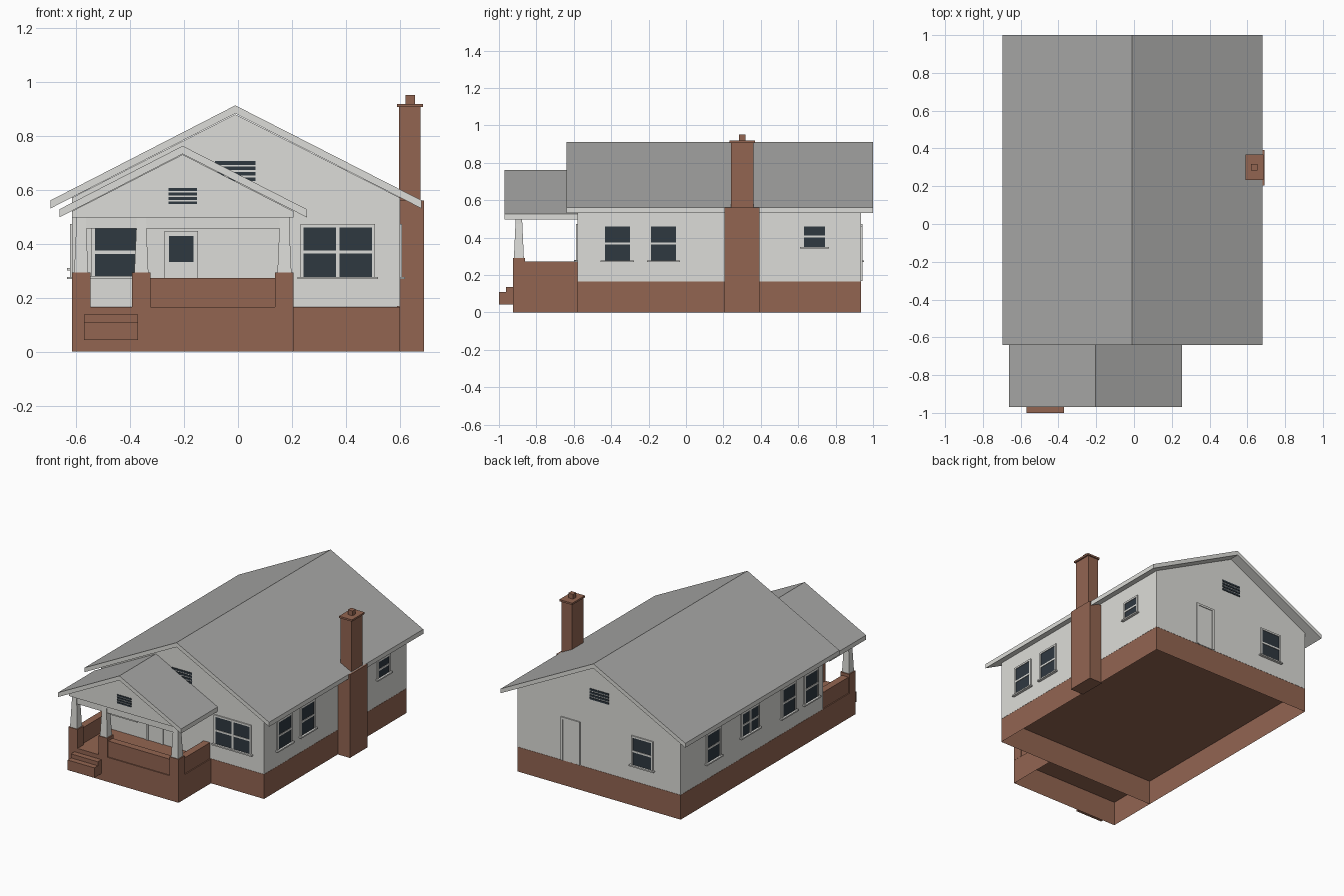
import bpy, bmesh

if "Cube" in bpy.data.objects:
    bpy.data.objects.remove(bpy.data.objects["Cube"], do_unlink=True)


def material(name, rgb):
    m = bpy.data.materials.new(name)
    m.use_nodes = True
    m.diffuse_color = (*rgb, 1)
    m.node_tree.nodes["Principled BSDF"].inputs["Base Color"].default_value = (*rgb, 1)
    return m


WHITE = material("off_white_siding", (0.72, 0.72, 0.69))
BRICK = material("brown_brick", (0.29, 0.13, 0.083))
ROOF = material("grey_shingle", (0.39, 0.39, 0.38))
GLASS = material("dark_glass", (0.028, 0.04, 0.051))


def finish(bm, name, *mats):
    bmesh.ops.recalc_face_normals(bm, faces=bm.faces)
    if len(mats) > 1:  # upward slopes take the second colour
        for f in bm.faces:
            f.material_index = int(f.normal.z > 0.3)
    mesh = bpy.data.meshes.new(name)
    bm.to_mesh(mesh)
    bm.free()
    for m in mats:
        mesh.materials.append(m)
    ob = bpy.data.objects.new(name, mesh)
    bpy.context.collection.objects.link(ob)
    return ob


def box(name, mat, xs, ys, zs, top=1.0, open_bottom=False):
    """Box from bounds; top scales the upper end, for tapers."""
    bm = bmesh.new()
    bmesh.ops.create_cube(bm, size=1)
    mid = [sum(s) / 2 for s in (xs, ys, zs)]
    for v in bm.verts:
        k = top if v.co.z > 0 else 1
        v.co = (mid[0] + v.co.x * abs(xs[1] - xs[0]) * k,
                mid[1] + v.co.y * abs(ys[1] - ys[0]) * k,
                mid[2] + v.co.z * abs(zs[1] - zs[0]))
    if open_bottom:
        bmesh.ops.delete(bm, geom=[f for f in bm.faces if f.calc_center_median().z < zs[0] + 1e-4],
                         context='FACES_ONLY')
    return finish(bm, name, mat)


def prism(name, profile, y0, y1, *mats):
    """Extrude an (x, z) outline along y."""
    bm = bmesh.new()
    face = bm.faces.new([bm.verts.new((x, y0, z)) for x, z in profile])
    ext = bmesh.ops.extrude_face_region(bm, geom=[face])
    for v in ext["geom"]:
        if isinstance(v, bmesh.types.BMVert):
            v.co.y = y1
    return finish(bm, name, *mats)


def gable_roof(name, left, right, ridge_x, ridge_z, eave_z, y0, y1, t=0.03):
    top = [(left, eave_z), (ridge_x, ridge_z), (right, eave_z)]
    prism(name, top + [(x, z - t) for x, z in reversed(top)], y0, y1, WHITE, ROOF)


# House body
X0, X1, Y0, Y1, BASE = -0.615, 0.60, -0.58, 0.935, 0.165
box("foundation", BRICK, (X0, X1), (Y0, Y1), (0, BASE), open_bottom=True)
prism("house_walls", [(X0, BASE + 0.001), (X1, BASE + 0.001), (X1, 0.57),
                      (-0.01, 0.879), (X0, 0.57)], Y0, Y1, WHITE)
gable_roof("main_roof", -0.695, 0.68, -0.01, 0.912, 0.56, -0.64, 1.0)

# Porch
PX1, PY0 = 0.205, -0.925
box("porch_base", BRICK, (X0, PX1), (PY0, Y0), (0, BASE), open_bottom=True)
gable_roof("porch_roof", -0.662, 0.255, -0.205, 0.762, 0.527, -0.97, Y0)
prism("porch_gable", [(X0, 0.497), (PX1, 0.497), (PX1, 0.52), (-0.205, 0.73), (X0, 0.52)],
      -0.918, Y0, WHITE)
box("porch_beam", WHITE, (X0 + 0.015, PX1 - 0.015), (-0.91, -0.876), (0.455, 0.498))
for i, x in enumerate((-0.581, -0.358, 0.172)):
    box(f"porch_pedestal_{i}", BRICK, (x - 0.034, x + 0.034), (PY0, -0.86), (BASE, 0.292))
    box(f"porch_column_{i}", WHITE, (x - 0.026, x + 0.026), (-0.92, -0.867), (0.292, 0.498), 0.65)
box("porch_front_rail", BRICK, (-0.33, 0.145), (-0.918, -0.87), (BASE, 0.272))
for side, x in (("left", 0.174), ("right", -0.584)):
    box(f"porch_{side}_rail", BRICK, (x - 0.024, x + 0.024), (-0.87, Y0), (BASE, 0.272))
box("lower_step", BRICK, (-0.57, -0.37), (-1.0, PY0), (0.043, 0.11))
box("upper_step", BRICK, (-0.57, -0.37), (-0.963, PY0), (0.11, 0.137))

# Chimney
box("chimney_base", BRICK, (X1 - 0.01, 0.69), (0.205, 0.392), (0, 0.56))
box("chimney_stack", BRICK, (0.596, 0.676), (0.24, 0.36), (0.45, 0.908))
box("chimney_cap", BRICK, (0.59, 0.686), (0.232, 0.368), (0.906, 0.918))
box("chimney_pot", BRICK, (0.62, 0.655), (0.283, 0.317), (0.918, 0.95))


# Wall details, placed by side, distance along the wall and height
def plate(name, mat, side, u, z, depth, wall=None):
    axis, sign, at = {"front": ("y", -1, Y0), "back": ("y", 1, Y1),
                      "left": ("x", 1, X1), "right": ("x", -1, X0)}[side]
    at = at if wall is None else wall
    span = sorted((at - sign * 0.002, at + sign * depth))
    box(name, mat, *((u, span) if axis == "y" else (span, u)), z)


def frame(name, side, u, z, w=0.012, depth=0.008):
    for tag, a, b in (("top", (u[0] - w, u[1] + w), (z[1], z[1] + w)),
                      ("jamb_a", (u[0] - w, u[0]), z), ("jamb_b", (u[1], u[1] + w), z)):
        plate(f"{name}_{tag}", WHITE, side, a, b, depth)


def window(name, side, u, z, panes=1):
    frame(name, side, u, z)
    plate(name + "_glass", GLASS, side, u, z, 0.004)
    mid = sum(z) / 2
    plate(name + "_sash", WHITE, side, u, (mid - 0.006, mid + 0.006), 0.007)
    if panes == 2:
        c = sum(u) / 2
        plate(name + "_mullion", WHITE, side, (c - 0.007, c + 0.007), z, 0.008)
    plate(name + "_sill", WHITE, side, (u[0] - 0.022, u[1] + 0.022), (z[0] - 0.009, z[0]), 0.018)


def vent(name, side, u, z, wall=None):
    step = (z[1] - z[0]) / 4
    for i in range(4):
        a = z[0] + i * step
        plate(f"{name}_slat_{i}", GLASS, side, u, (a + step * 0.35, a + step), 0.004, wall)


def door(name, side, u, z):
    frame(name, side, u, z, 0.014)
    plate(name + "_panel", WHITE, side, u, z, 0.003)


TALL = (0.277, 0.46)
window("front_pair_window", "front", (0.243, 0.496), TALL, 2)
window("porch_window", "front", (-0.53, -0.355), (0.28, 0.456))
door("front_door", "front", (-0.258, -0.162), (BASE + 0.002, 0.432))
plate("front_door_glass", GLASS, "front", (-0.256, -0.164), (0.332, 0.428), 0.005)
for i, y in enumerate((-0.367, -0.12)):
    window(f"left_window_{i}", "left", (y - 0.067, y + 0.067), TALL)
window("left_small_window", "left", (0.632, 0.742), (0.35, 0.46))
for i, y in enumerate((-0.45, -0.21, 0.59)):
    window(f"right_window_{i}", "right", (y - 0.065, y + 0.065), TALL)
window("right_pair_window", "right", (0.115, 0.285), (0.31, 0.46), 2)
window("back_window", "back", (-0.4, -0.262), TALL)
door("back_door", "back", (0.147, 0.26), (BASE + 0.002, 0.445))
vent("front_vent", "front", (-0.085, 0.065), (0.625, 0.705))
vent("back_vent", "back", (-0.08, 0.06), (0.625, 0.705))
vent("porch_vent", "front", (-0.257, -0.152), (0.54, 0.605), -0.918)
